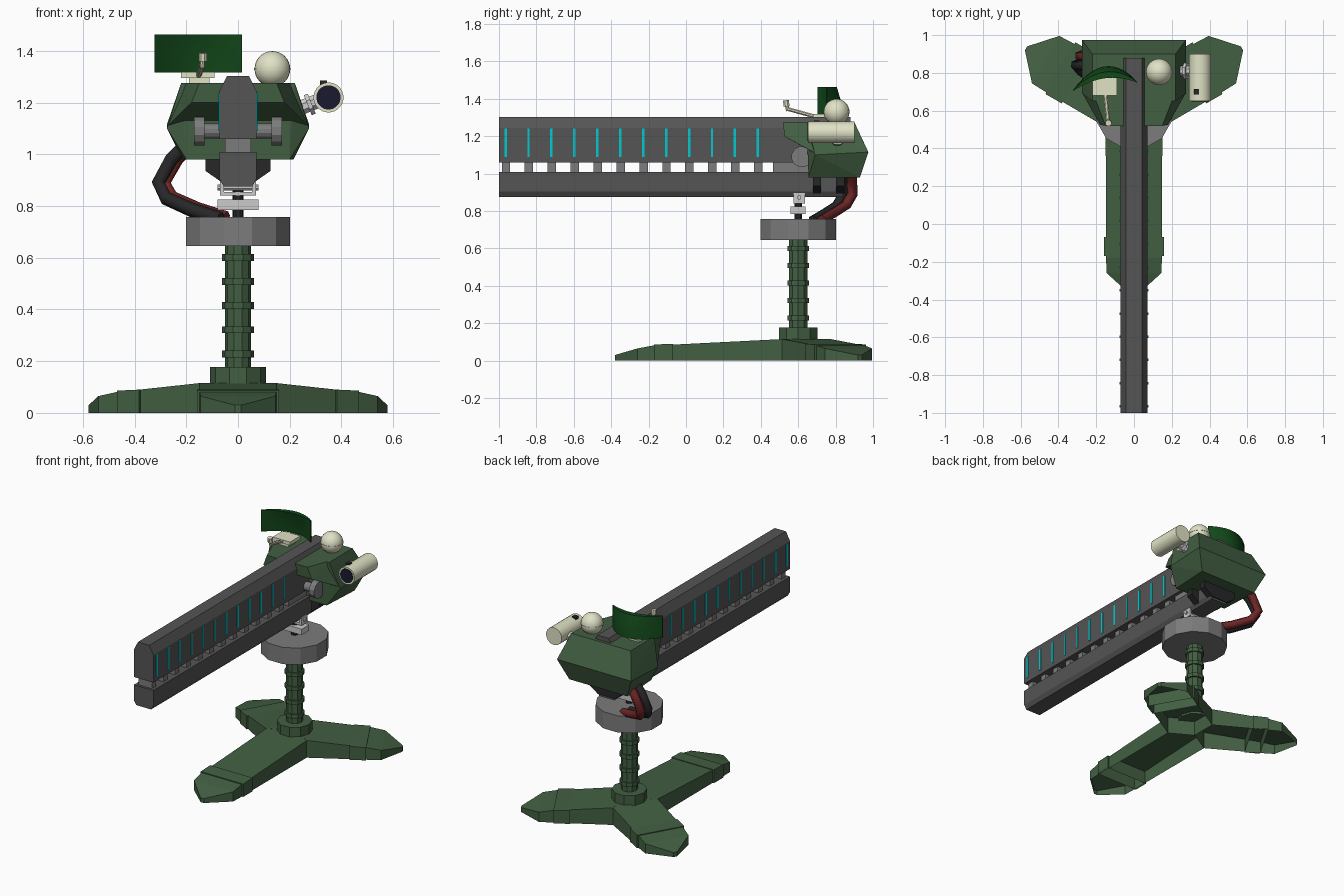
import bpy, bmesh, math
from mathutils import Vector, Matrix

if "Cube" in bpy.data.objects:
    bpy.data.objects.remove(bpy.data.objects["Cube"])


def mat(name, r, g, b):
    m = bpy.data.materials.new(name)
    m.diffuse_color = (r, g, b, 1)
    m.use_nodes = True
    m.node_tree.nodes["Principled BSDF"].inputs["Base Color"].default_value = m.diffuse_color
    return m


GREEN = mat("green", .055, .115, .055)
DISH = mat("dark_green", .006, .065, .01)
STEEL = mat("steel", .09, .09, .09)
GREY = mat("mid_grey", .2, .2, .2)
DARK = mat("dark", .02, .02, .022)
CREAM = mat("cream", .75, .76, .56)
WHITE = mat("white", .65, .65, .63)
CYAN = mat("cyan", .0, .6, .65)
RED = mat("red", .16, .02, .02)
LENS = mat("lens", .01, .01, .03)
C = Vector((0, .6, 0))  # pedestal axis


def finish(name, bm, m, smooth=False):
    bmesh.ops.recalc_face_normals(bm, faces=bm.faces)
    me = bpy.data.meshes.new(name)
    bm.to_mesh(me)
    bm.free()
    ob = bpy.data.objects.new(name, me)
    bpy.context.collection.objects.link(ob)
    if m:
        me.materials.append(m)
    if smooth:
        bpy.context.view_layer.objects.active = ob
        ob.select_set(True)
        bpy.ops.object.shade_smooth_by_angle(angle=math.radians(35))
        ob.select_set(False)
    return ob


def loft(name, rings, m, closed=True, caps=(True, True), smooth=False):
    bm = bmesh.new()
    vs = [[bm.verts.new(p) for p in r] for r in rings]
    n = len(vs[0])
    for a, b in zip(vs, vs[1:]):
        for i in range(n if closed else n - 1):
            j = (i + 1) % n
            bm.faces.new((a[i], a[j], b[j], b[i]))
    for use, r in zip(caps, (vs[0], vs[-1])):
        if use:
            bm.faces.new(r)
    return finish(name, bm, m, smooth)


def hull(name, half, m):
    """Convex solid from points mirrored over x = 0."""
    bm = bmesh.new()
    for x, y, z in half:
        bm.verts.new((x, y, z))
        bm.verts.new((-x, y, z))
    bmesh.ops.convex_hull(bm, input=bm.verts)
    bmesh.ops.dissolve_limit(bm, angle_limit=.02, verts=bm.verts, edges=bm.edges)
    return finish(name, bm, m)


def boxes(name, items, m):
    bm = bmesh.new()
    for x0, x1, y0, y1, z0, z1 in items:
        bmesh.ops.create_cube(bm, size=1, matrix=Matrix.Translation(
            ((x0 + x1) / 2, (y0 + y1) / 2, (z0 + z1) / 2)) @ Matrix.Diagonal((x1 - x0, y1 - y0, z1 - z0, 1)))
    return finish(name, bm, m)


def rod(name, a, b, r, n, m, smooth=False):
    a, b = Vector(a), Vector(b)
    q = (b - a).to_track_quat('Z', 'Y').to_matrix().to_4x4()
    bm = bmesh.new()
    bmesh.ops.create_cone(bm, cap_ends=True, segments=n, radius1=r, radius2=r, depth=(b - a).length,
                          matrix=Matrix.Translation((a + b) / 2) @ q @ Matrix.Rotation(math.pi / n, 4, 'Z'))
    return finish(name, bm, m, smooth)


def rail(name, half, y0, y1, m):
    prof = half + [(-x, z) for x, z in reversed(half)]
    return loft(name, [[(x, y, z) for x, z in prof] for y in (y0, y1)], m)


# Three-legged foot, open underneath, with a strap on each leg
def leg_rings(stations, deg):
    d = Vector((math.cos(math.radians(deg)), math.sin(math.radians(deg)), 0))
    s = Vector((-d.y, d.x, 0))
    up = Vector((0, 0, 1))
    return [[C + d * t - s * w, C + d * t - s * w + up * z, C + d * t + s * w + up * z, C + d * t + s * w]
            for t, w, z in stations]


for side, deg, L in (("front", -90, .98), ("right", 30, .66), ("left", 150, .66)):
    loft(side + "_leg", leg_rings([(0, .001, .115), (.087, .15, .115), (L - .2, .148, .08),
                                   (L - .12, .145, .065), (L, .012, .03)], deg),
         GREEN, closed=False, caps=(False, True))
    loft(side + "_leg_strap", leg_rings([(L - .31, .158, .09), (L - .21, .158, .086)], deg), GREEN,
         closed=False)

# Ribbed column and turntable
rod("column_collar", (0, .6, .1), (0, .6, .178), .108, 10, GREEN)
rod("column", (0, .6, .12), (0, .6, .66), .051, 10, GREEN)
for i in range(5):
    z = .215 + i * .093
    rod("column_ring", (0, .6, z), (0, .6, z + .027), .061, 10, GREEN)
rod("turntable", (0, .6, .645), (0, .6, .757), .208, 12, GREY)

# Pivot between turntable and gun
rod("pivot_post", (0, .6, .75), (0, .6, .86), .022, 10, DARK)
boxes("pivot_plate", [(-.08, .08, .56, .64, .785, .825)], WHITE)
boxes("pivot_yoke", [(-.07, .07, .575, .635, .84, .855), (-.07, -.055, .575, .635, .84, .895),
                     (.055, .07, .575, .635, .84, .895)], WHITE)
rod("yoke_pin", (-.08, .605, .872), (.08, .605, .872), .012, 8, WHITE)

# Twin rails with spacers and light strips
rail("upper_rail", [(.072, 1.06), (.072, 1.245), (.042, 1.303)], -1, .88, STEEL)
rail("lower_rail", [(.055, .876), (.072, .905), (.072, 1.008)], -1, .84, STEEL)
boxes("rail_spacers", [(-.05, .05, -.985 + .1226 * i, -.94 + .1226 * i, 1.0, 1.07) for i in range(12)]
      + [(-.05, .05, .465, .8, 1.0, 1.07)], GREY)
boxes("light_strips", [(s * .07 - .006, s * .07 + .006, -.971 + .1226 * i, -.958 + .1226 * i, 1.09, 1.24)
                       for i in range(12) for s in (-1, 1)], CYAN)

# Armoured head: rear housing and forward cowl
hull("head_housing", [(.22, .9, 1.275), (.22, .65, 1.275), (.275, .975, 1.115), (.275, .69, 1.1),
                      (.2, .65, 1.13), (.215, .93, .98), (.2, .655, .98)], GREEN)
hull("head_cowl", [(.15, .52, 1.275), (.18, .525, 1.2), (.22, .7, 1.275), (.272, .69, 1.11),
                   (.2, .66, 1.125)], GREEN)
for y in (.7, .825):
    rail("underside_clamp", [(.06, .89), (.125, .935), (.125, .99)], y - .022, y + .022, DARK)

# Trunnion
rod("trunnion", (-.15, .62, 1.09), (.15, .62, 1.09), .03, 12, GREY)
for s in (-1, 1):
    rod("trunnion_cap", (s * .13, .62, 1.09), (s * .17, .62, 1.09), .057, 12, GREY)

# Sensor ball
bm = bmesh.new()
bmesh.ops.create_uvsphere(bm, u_segments=24, v_segments=16, radius=.069,
                          matrix=Matrix.Translation((.133, .805, 1.33)))
finish("sensor_ball", bm, CREAM, True)
rod("sensor_ball_band", (.133, .805, 1.327), (.133, .805, 1.333), .071, 24, CREAM, True)

# Side scope
rod("scope_body", (.35, .652, 1.22), (.35, .9, 1.22), .058, 24, CREAM, True)
rod("scope_lens", (.35, .649, 1.22), (.35, .66, 1.22), .047, 24, LENS, True)
rod("scope_mount", (.23, .81, 1.175), (.31, .81, 1.207), .03, 8, WHITE)
rod("scope_mount_flange", (.27, .81, 1.19), (.285, .81, 1.196), .045, 8, WHITE)
boxes("scope_knob", [(.317, .345, .685, .715, 1.268, 1.285)], DARK)

# Curved dish: crescent section, leaning forward at the top
def crescent(z, lean):
    a, b = Vector((-.322, .71)), Vector((.015, .755))
    outer, inner = [], []
    for i in range(17):
        t = i / 16
        p, k = a.lerp(b, t), 4 * t * (1 - t)
        outer.append((p.x, p.y + k * (.102 - lean), z))
        inner.append((p.x, p.y - .006 + k * (.075 - lean), z))
    return outer + inner[::-1]


loft("dish", [crescent(1.317, 0), crescent(1.39, .008), crescent(1.463, .03)], DISH, smooth=True)

# Dish base and feed arm
boxes("dish_base", [(-.22, -.09, .68, .79, 1.295, 1.318), (-.19, -.11, .69, .77, 1.26, 1.3)], CREAM)
rod("feed_arm", (-.152, .69, 1.305), (-.138, .545, 1.345), .011, 8, CREAM)
rod("feed_neck", (-.138, .545, 1.335), (-.136, .538, 1.37), .01, 8, CREAM)
rod("feed_horn", (-.136, .538, 1.36), (-.136, .534, 1.392), .017, 8, CREAM)

# Two cables from head to turntable
PATH = [(-.19, .84, 1.04), (-.25, .85, .98), (-.3, .855, .89), (-.27, .82, .83), (-.17, .75, .785),
        (-.06, .69, .75)]
for name, m, off in (("black_cable", DARK, (-.008, -.012, 0)), ("red_cable", RED, (.014, .036, .002))):
    cu = bpy.data.curves.new(name, 'CURVE')
    cu.dimensions = '3D'
    cu.bevel_depth = .028
    cu.bevel_resolution = 1
    cu.use_fill_caps = True
    sp = cu.splines.new('POLY')
    sp.points.add(len(PATH) - 1)
    for pt, p in zip(sp.points, PATH):
        pt.co = (*(Vector(p) + Vector(off)), 1)
    cu.materials.append(m)
    bpy.context.collection.objects.link(bpy.data.objects.new(name, cu))
